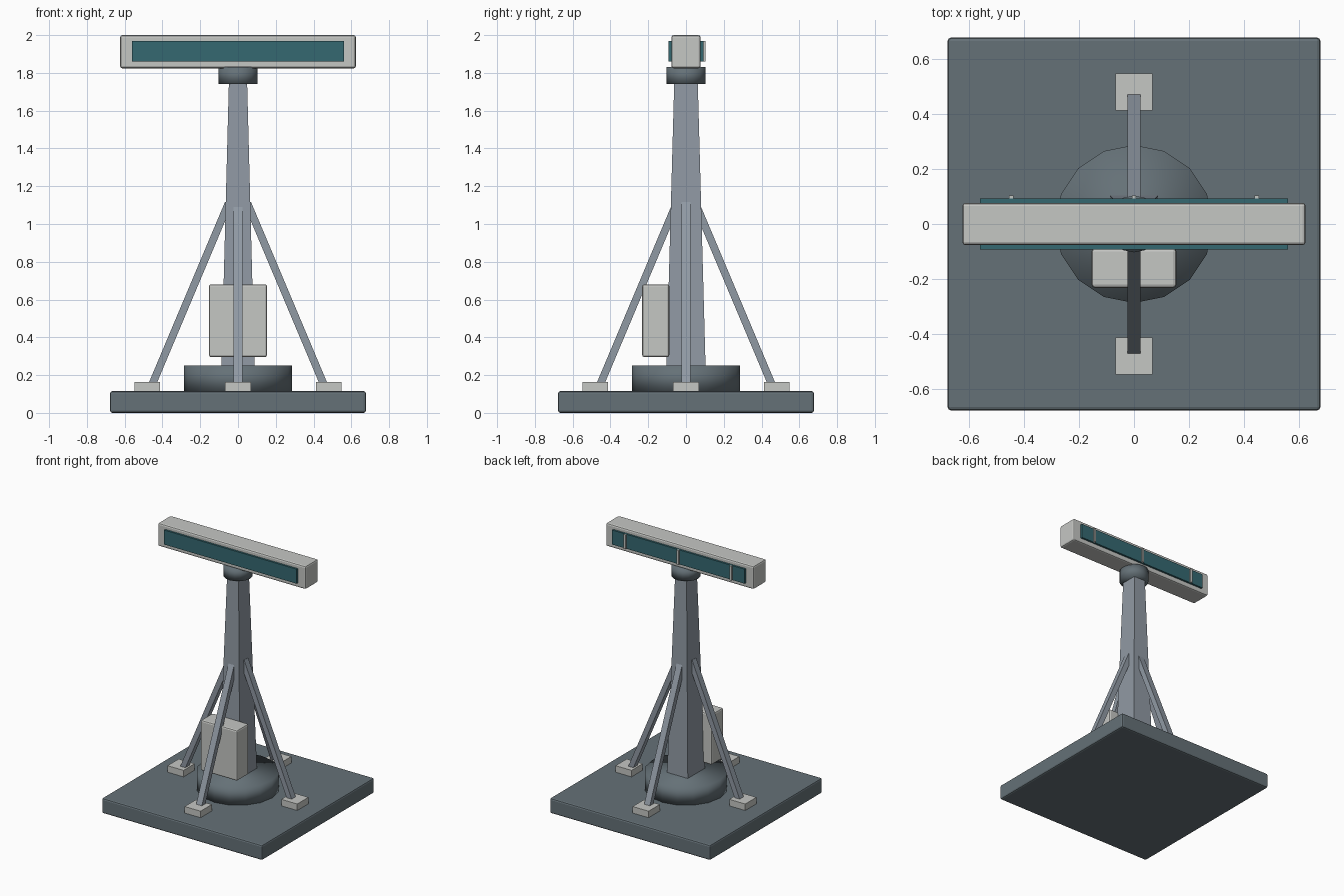
import bpy
import bmesh
from math import radians
from mathutils import Matrix, Vector

if "Cube" in bpy.data.objects:
    bpy.data.objects.remove(bpy.data.objects["Cube"], do_unlink=True)


def material(name, rgb):
    mat = bpy.data.materials.new(name)
    mat.use_nodes = True
    color = (*rgb, 1)
    mat.diffuse_color = color
    mat.node_tree.nodes["Principled BSDF"].inputs["Base Color"].default_value = color
    return mat


slate = material("slate_grey", (0.13, 0.165, 0.185))
steel = material("steel_grey", (0.28, 0.32, 0.37))
light = material("light_grey", (0.56, 0.57, 0.55))
teal = material("dark_teal", (0.035, 0.14, 0.165))


def finish(bm, name, mat):
    mesh = bpy.data.meshes.new(name)
    bm.to_mesh(mesh)
    bm.free()
    mesh.materials.append(mat)
    obj = bpy.data.objects.new(name, mesh)
    bpy.context.collection.objects.link(obj)
    return obj


def box(name, mat, center, size, bevel=0):
    bm = bmesh.new()
    bmesh.ops.create_cube(bm, size=1)
    bmesh.ops.scale(bm, vec=size, verts=bm.verts)
    bmesh.ops.translate(bm, vec=center, verts=bm.verts)
    obj = finish(bm, name, mat)
    if bevel:
        mod = obj.modifiers.new("edge_bevel", "BEVEL")
        mod.width = bevel
        mod.segments = 2
    return obj


def drum(name, mat, radius, bottom, top):
    bm = bmesh.new()
    bmesh.ops.create_cone(bm, cap_ends=True, segments=16, radius1=radius,
                          radius2=radius, depth=top - bottom)
    bmesh.ops.translate(bm, vec=(0, 0, (top + bottom) / 2), verts=bm.verts)
    for face in bm.faces:
        face.smooth = True
    return finish(bm, name, mat)


# Foundation slab and round plinth
box("foundation_slab", slate, (0, 0, 0.0575), (1.355, 1.355, 0.115), 0.012)
drum("plinth", slate, 0.287, 0.11, 0.25)

# Tapered rectangular mast
bm = bmesh.new()
bmesh.ops.create_cube(bm, size=2)
for v in bm.verts:
    high = v.co.z > 0
    v.co.x *= 0.048 if high else 0.088
    v.co.y *= 0.062 if high else 0.104
    v.co.z = 1.76 if high else 0.23
finish(bm, "mast", steel)

# Four diagonal braces on foot pads
foot, head = Vector((0.463, 0, 0.13)), Vector((0.05, 0, 1.11))
axis = head - foot
for i, side in enumerate(("left", "back", "right", "front")):
    turn = Matrix.Rotation(radians(90 * i), 4, "Z")
    box(side + "_foot_pad", light, turn @ Vector((0.48, 0, 0.137)), (0.135, 0.135, 0.055))
    brace = box(side + "_brace", steel, (0, 0, 0), (0.04, 0.048, axis.length))
    tilt = Matrix.Rotation(Vector((0, 0, 1)).angle(axis), 4, Vector((0, 0, 1)).cross(axis))
    brace.data.transform(turn @ Matrix.Translation((foot + head) / 2) @ tilt)

# Equipment cabinet on the front of the mast
box("cabinet", light, (0, -0.16, 0.488), (0.308, 0.144, 0.386), 0.012)

# Rotating head with antenna bar
drum("bearing_collar", slate, 0.103, 1.74, 1.83)
box("antenna_housing", light, (0, 0, 1.912), (1.248, 0.154, 0.176), 0.012)
for side, sign in (("front", -1), ("back", 1)):
    box(side + "_antenna_panel", teal, (0, sign * 0.083, 1.914), (1.12, 0.018, 0.11))

# Ribs on the back panel
for side, x in (("right", -0.447), ("middle", 0), ("left", 0.447)):
    box(side + "_panel_rib", light, (x, 0.096, 1.914), (0.016, 0.016, 0.11))
